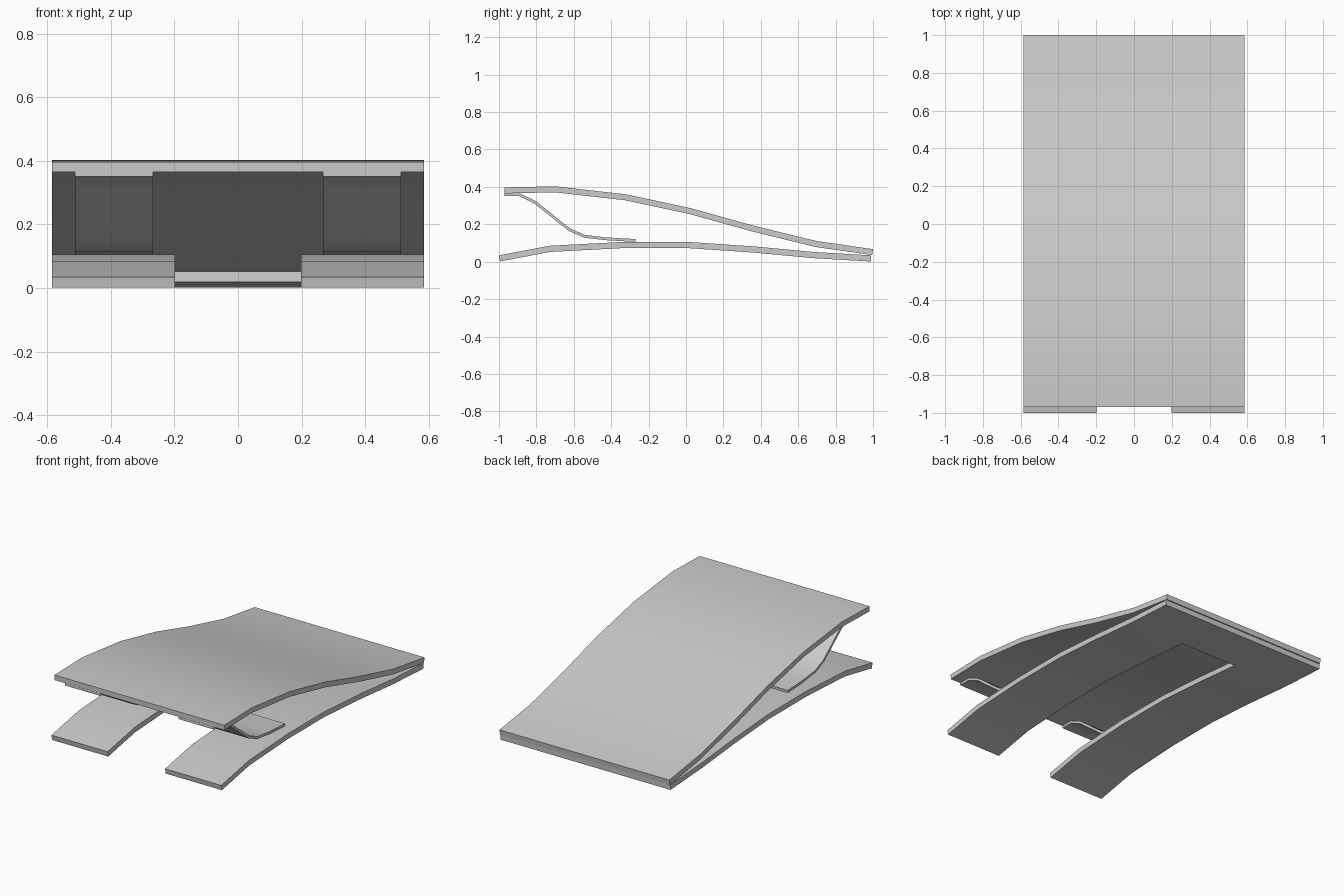
import bpy
import bmesh
import math

cube = bpy.data.objects.get("Cube")
if cube:
    bpy.data.objects.remove(cube, do_unlink=True)

# Single matte grey for every part
GREY = (0.6, 0.6, 0.6, 1.0)
grey = bpy.data.materials.new("plain_grey")
grey.use_nodes = True
grey.diffuse_color = GREY
grey.node_tree.nodes["Principled BSDF"].inputs["Base Color"].default_value = GREY


def bent_sheet(name, profile, columns, thickness, slot=None):
    """Sweep a (y, z) top profile across x columns, thickened downwards.
    slot = (column index, y) leaves that column open in front of y."""
    bm = bmesh.new()
    rows = [[bm.verts.new((x, y, z)) for x in columns] for y, z in profile]
    for r in range(len(rows) - 1):
        for c in range(len(columns) - 1):
            if slot and c == slot[0] and profile[r + 1][0] <= slot[1]:
                continue
            a, b = rows[r], rows[r + 1]
            bm.faces.new((a[c], a[c + 1], b[c + 1], b[c]))
    bmesh.ops.delete(bm, geom=[v for v in bm.verts if not v.link_faces], context="VERTS")
    mesh = bpy.data.meshes.new(name)
    bm.to_mesh(mesh)
    bm.free()
    mesh.materials.append(grey)
    obj = bpy.data.objects.new(name, mesh)
    bpy.context.collection.objects.link(obj)

    bpy.ops.object.select_all(action="DESELECT")
    obj.select_set(True)
    bpy.context.view_layer.objects.active = obj
    solid = obj.modifiers.new("thickness", "SOLIDIFY")
    solid.thickness = thickness
    solid.offset = -1
    solid.use_even_offset = True
    bpy.ops.object.modifier_apply(modifier=solid.name)
    bpy.ops.object.shade_smooth_by_angle(angle=math.radians(50))
    return obj


HALF_WIDTH = 0.585
SLOT = 0.198

# Upper curved plate
top_profile = [(-0.97, 0.397), (-0.7, 0.403), (-0.32, 0.36), (0.03, 0.285),
               (0.36, 0.193), (0.7, 0.11), (1.0, 0.067)]
bent_sheet("upper_plate", top_profile, [-HALF_WIDTH, HALF_WIDTH], 0.032)

# Lower arched plate with a long open slot from the front
base_profile = [(-1.0, 0.034), (-0.73, 0.085), (-0.35, 0.105), (0.02, 0.105),
                (0.36, 0.082), (0.68, 0.052), (0.99, 0.034)]
bent_sheet("lower_plate", base_profile, [-HALF_WIDTH, -SLOT, SLOT, HALF_WIDTH],
           0.033, slot=(1, 0.68))

# Pair of thin spring strips joining the plates
spring_profile = [(-0.97, 0.366), (-0.89, 0.366), (-0.8, 0.322), (-0.62, 0.178),
                  (-0.54, 0.143), (-0.43, 0.13), (-0.27, 0.121)]
for side, sign in (("left", 1), ("right", -1)):
    bent_sheet(side + "_spring", spring_profile,
               sorted((sign * 0.268, sign * 0.513)), 0.015)
